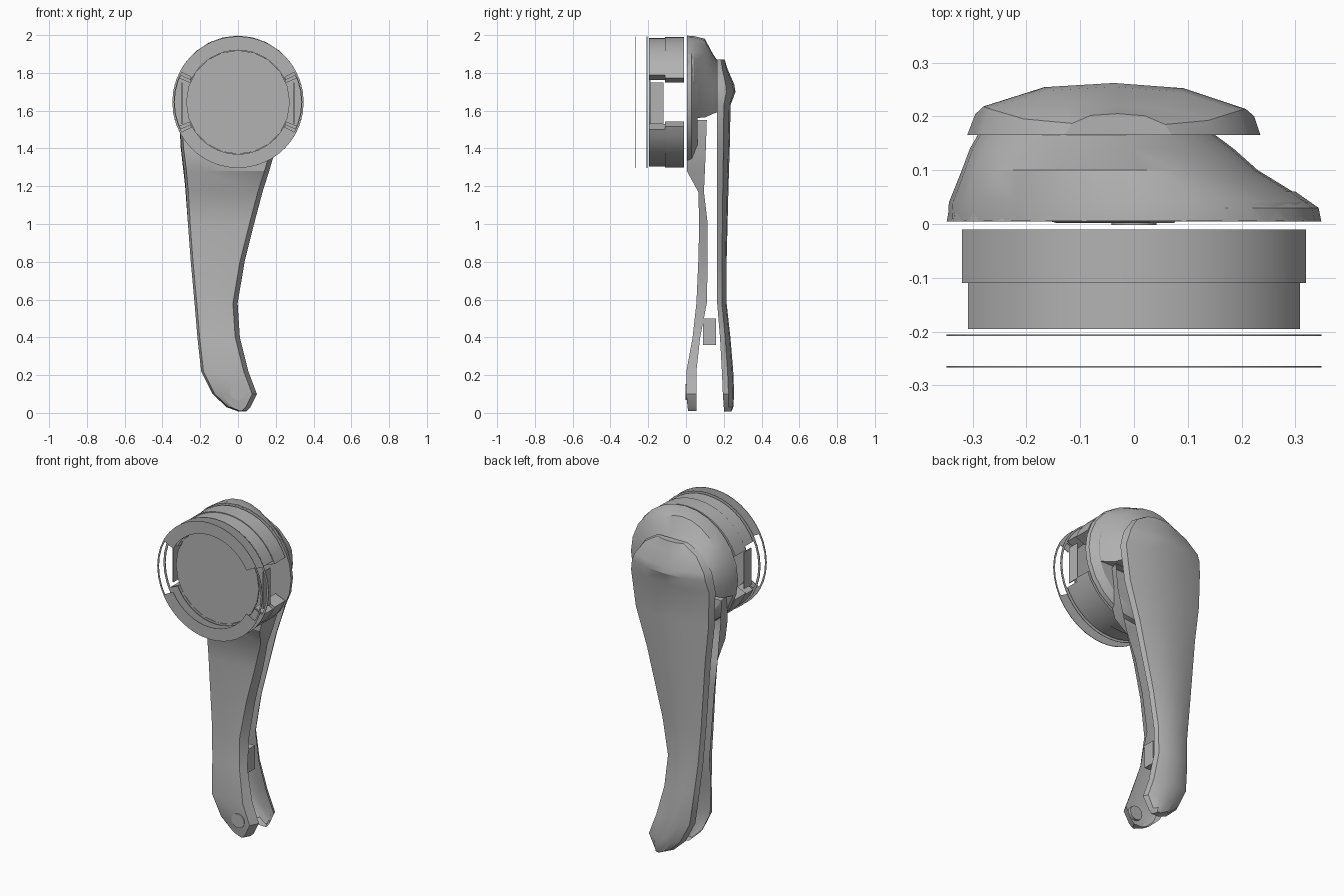
import bpy, bmesh
from math import sin, cos, radians, pi

if "Cube" in bpy.data.objects:
    bpy.data.objects.remove(bpy.data.objects["Cube"])

grey = bpy.data.materials.new("plain grey")
grey.use_nodes = True
GREY = (0.45, 0.45, 0.45, 1)
grey.diffuse_color = GREY
grey.node_tree.nodes["Principled BSDF"].inputs["Base Color"].default_value = GREY

HEAD_Z = 1.645
HEAD_R = .348


def loft(name, rings, closed=False, smooth=True, hollow=False):
    """Skin equal-length rings; closed joins the ends, hollow leaves one side open."""
    bm = bmesh.new()
    rows = [[bm.verts.new(p) for p in ring] for ring in rings]
    pairs = list(zip(rows, rows[1:]))
    if closed:
        pairs.append((rows[-1], rows[0]))
    for a, b in pairs:
        for i in range(len(a) - hollow):
            j = (i + 1) % len(a)
            bm.faces.new((a[i], a[j], b[j], b[i]))
    if not closed:
        bm.faces.new(rows[0])
        bm.faces.new(rows[-1])
    bmesh.ops.recalc_face_normals(bm, faces=bm.faces)
    mesh = bpy.data.meshes.new(name)
    bm.to_mesh(mesh)
    bm.free()
    obj = bpy.data.objects.new(name, mesh)
    bpy.context.collection.objects.link(obj)
    mesh.materials.append(grey)
    if smooth:
        bpy.ops.object.select_all(action='DESELECT')
        obj.select_set(True)
        bpy.context.view_layer.objects.active = obj
        bpy.ops.object.shade_smooth_by_angle(angle=radians(28))
    return obj


def turned(name, profile, x=0, z=HEAD_Z, sides=24):
    """Solid of revolution about the front-to-back axis from (radius, y)."""
    angles = [2 * pi * i / sides for i in range(sides)]
    return loft(name, [[(x + r * cos(a), y, z + r * sin(a)) for a in angles]
                       for r, y in profile])


def arc(name, start, end, r0, r1, y0, y1, steps=16):
    """Curved block around the head, angles in degrees."""
    full = end - start == 360
    rings = []
    for i in range(steps if full else steps + 1):
        a = radians(start + (end - start) * i / steps)
        rings.append([(r * cos(a), y, HEAD_Z + r * sin(a))
                      for r, y in ((r0, y0), (r1, y0), (r1, y1), (r0, y1))])
    return loft(name, rings, closed=full)


def box(name, x0, x1, y0, y1, z0, z1):
    return loft(name, [[(x0, y0, z), (x1, y0, z), (x1, y1, z), (x0, y1, z)]
                       for z in (z0, z1)], smooth=False)


# Front half-shell of the handle: z, left edge, right edge, front y, rear y
front = [(1.55, -.31, .22, .02, .11), (1.40, -.30, .20, .005, .105),
         (1.28, -.285, .165, .005, .10),
         (1.17, -.275, .13, .065, .095), (1.0, -.265, .085, .07, .115),
         (.8, -.25, .035, .065, .115), (.58, -.23, -.002, .055, .11),
         (.4, -.215, .01, .035, .075), (.22, -.195, .055, .002, .055),
         (.1, -.135, .10, .002, .055), (.03, -.06, .065, .008, .055),
         (.01, .0, .045, .012, .055)]
loft("front_handle", [[(l, y1, z), (l + .012, y0 + .012, z),
                       (l + .2 * (r - l), y0, z), (r - .025, y0, z), (r, y1, z)]
                      for z, l, r, y0, y1 in front], hollow=True)

# Rear half-shell of the handle, with a lipped cap over the head
rear = [(1.87, -.13, .07, .165, .205), (1.82, -.22, .15, .165, .22),
        (1.74, -.285, .205, .165, .255), (1.70, -.295, .22, .165, .262),
        (1.63, -.31, .235, .165, .236), (1.42, -.305, .205, .165, .232),
        (1.2, -.28, .135, .165, .225),
        (1.0, -.265, .085, .165, .22), (.8, -.25, .035, .165, .215),
        (.58, -.23, -.002, .165, .215), (.4, -.215, .01, .18, .235),
        (.22, -.195, .055, .19, .25), (.1, -.135, .10, .195, .255),
        (.03, -.06, .065, .20, .25), (.008, 0, .045, .20, .24)]
loft("rear_handle", [[(l, y0, z), (l + .015, y0 + .55 * (y1 - y0), z),
                      (l + .25 * (r - l), y0 + .92 * (y1 - y0), z),
                      (l + .5 * (r - l), y1, z),
                      (r - .25 * (r - l), y0 + .9 * (y1 - y0), z),
                      (r - .012, y0 + .5 * (y1 - y0), z), (r, y0, z)]
                     for z, l, r, y0, y1 in rear], hollow=True)

# Rear bell of the head: round base, and an upper dome leaning to the right
turned("head_bell", [(HEAD_R, .005), (.343, .03), (.30, .06)])
dome = [(.006, 0, .346, .352), (.04, -.008, .336, .35),
        (.10, -.045, .275, .335), (.14, -.06, .245, .26), (.166, -.07, .22, .22)]
angles = [radians(-14 + 208 * i / 16) for i in range(17)]
loft("head_dome", [[(cx + rx * cos(a), y, HEAD_Z + rz * sin(a)) for a in angles]
                   for y, cx, rx, rz in dome])

# Front cup of the head, split into an upper and a lower arch
for label, a in (("upper", 22), ("lower", 202)):
    arc(label + "_cup_rear", a, a + 136, .275, .345, -.11, -.01)
    arc(label + "_cup_front", a + 3, a + 133, .275, .34, -.195, -.11)
    arc(label + "_front_ring", a + 6, a + 130, .275, HEAD_R, -.267, -.264)
    arc(label + "_backing_ring", a + 3, a + 133, .28, HEAD_R, -.208, -.205)

# Thin hoops bridging the side openings, and the front disc
arc("front_edge_hoop", 0, 360, .338, HEAD_R, -.267, -.264, 36)
arc("backing_edge_hoop", 0, 360, .335, HEAD_R, -.208, -.205, 36)
turned("front_disc", [(.275, -.195), (.275, -.187)], sides=20)

for label, s in (("left", 1), ("right", -1)):
    box(label + "_side_plate", s * .295, s * .30, -.19, -.12, 1.53, 1.75)

# Side catch in the handle gap and round button at the foot
box("side_catch", -.06, .0, .09, .16, .36, .50)
turned("foot_button", [(.042, -.002), (.042, .02)], x=0, z=.11, sides=16)
